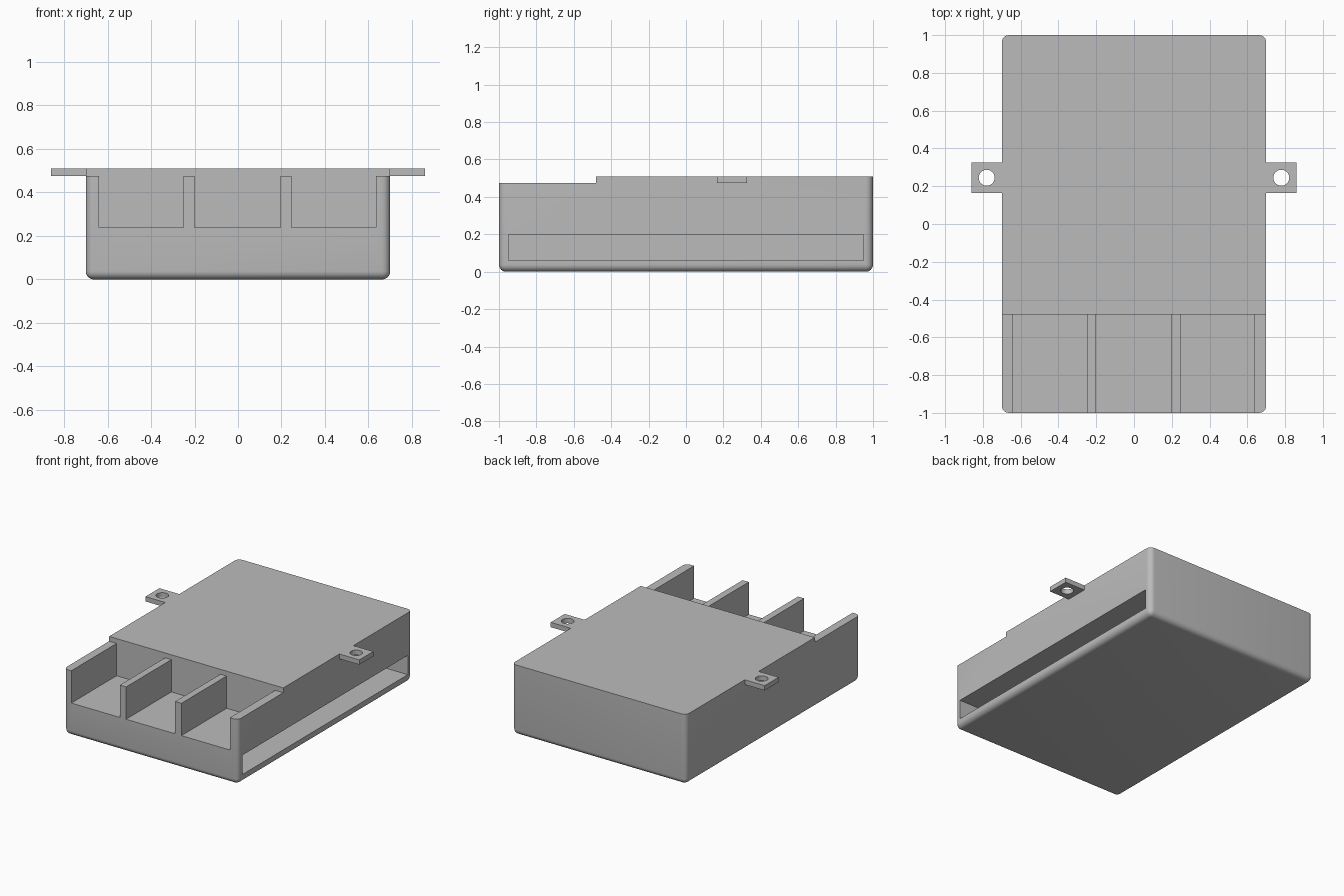
import bpy
import bmesh

cube = bpy.data.objects.get("Cube")
if cube:
    bpy.data.objects.remove(cube, do_unlink=True)

grey = bpy.data.materials.new("grey_plastic")
grey.use_nodes = True
grey.diffuse_color = (0.5, 0.5, 0.5, 1)
grey.node_tree.nodes["Principled BSDF"].inputs["Base Color"].default_value = grey.diffuse_color


def box(name, low, high):
    """Box between two opposite corners."""
    bm = bmesh.new()
    bmesh.ops.create_cube(bm, size=1)
    for v in bm.verts:
        v.co = [b if c > 0 else a for a, b, c in zip(low, high, v.co)]
    mesh = bpy.data.meshes.new(name)
    bm.to_mesh(mesh)
    bm.free()
    mesh.materials.append(grey)
    obj = bpy.data.objects.new(name, mesh)
    bpy.context.collection.objects.link(obj)
    return obj


def cut(target, cutter):
    """Subtract a cutter, bake the result and drop the cutter."""
    cutter.hide_render = True
    mod = target.modifiers.new("cut", "BOOLEAN")
    mod.operation = "DIFFERENCE"
    mod.solver = "EXACT"
    mod.object = cutter
    bpy.context.view_layer.objects.active = target
    bpy.ops.object.modifier_apply(modifier=mod.name)
    bpy.data.objects.remove(cutter, do_unlink=True)


TOP, RIM = 0.51, 0.475
STEP_Y = -0.48

# Housing: rounded upright and bottom edges, crisp top
housing = box("housing", (-0.7, -1, 0), (0.7, 1, TOP))
bm = bmesh.new()
bm.from_mesh(housing.data)
edges = [e for e in bm.edges if min(v.co.z for v in e.verts) < 0.01]
bmesh.ops.bevel(bm, geom=edges, offset=0.038, segments=6, profile=0.5, affect="EDGES")
bm.to_mesh(housing.data)
bm.free()

# Lower rim around the open front
cut(housing, box("front_step", (-1, -1.2, RIM), (1, STEP_Y, 0.7)))

# Three open bays separated by thin dividers
for left, right in ((-0.64, -0.25), (-0.2, 0.195), (0.245, 0.635)):
    cut(housing, box("bay", (left, -1.2, 0.24), (right, STEP_Y, 0.7)))

# Long side slot opening into the inner cavity
cut(housing, box("slot", (-0.64, -0.95, 0.06), (0.9, 0.95, 0.2)))

# Mounting tabs with screw holes
parts = [housing]
for side, name in ((1, "left_tab"), (-1, "right_tab")):
    inner, outer = sorted((side * 0.695, side * 0.86))
    tab = box(name, (inner, 0.165, RIM), (outer, 0.325, TOP))
    bpy.ops.mesh.primitive_cylinder_add(vertices=40, radius=0.042, depth=0.3,
                                        location=(side * 0.78, 0.245, 0.49))
    cut(tab, bpy.context.object)
    parts.append(tab)

# Smooth rounded edges, keep corners sharp
bpy.ops.object.select_all(action="DESELECT")
for part in parts:
    part.select_set(True)
bpy.context.view_layer.objects.active = housing
bpy.ops.object.shade_smooth_by_angle(angle=0.6)
